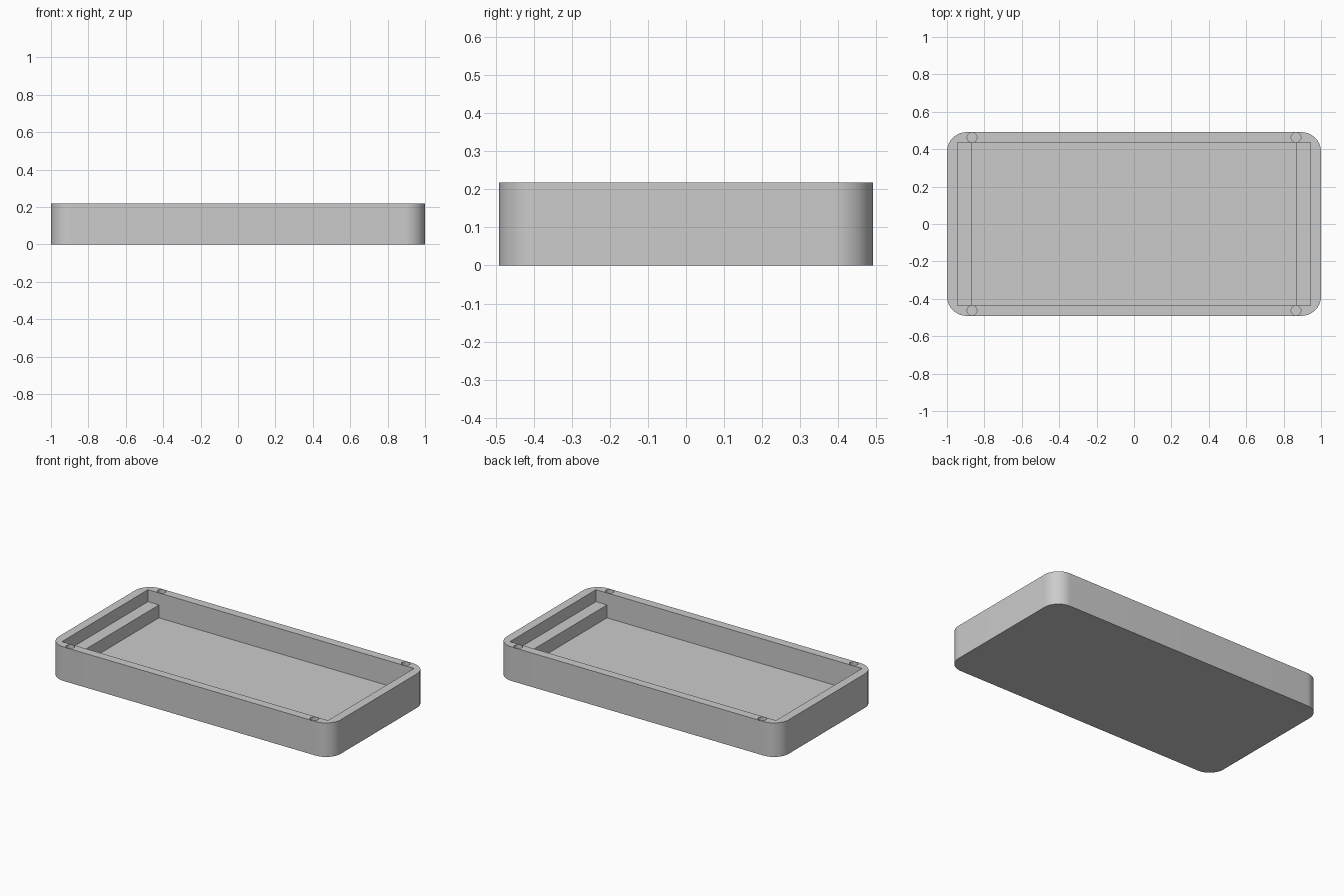
import bpy
import bmesh
from math import radians, pi, cos, sin

cube = bpy.data.objects.get("Cube")
if cube:
    bpy.data.objects.remove(cube, do_unlink=True)

HALF_X, HALF_Y, HEIGHT = 1.0, 0.491, 0.218
CORNER = 0.105
INNER_X, INNER_Y = 0.944, 0.436
LEDGE_X = 0.866
FLOOR_Z, LEDGE_Z = 0.058, 0.141
HOLE_Y, HOLE_R, HOLE_Z = 0.463, 0.026, 0.1

grey = bpy.data.materials.new("plain grey")
grey.use_nodes = True
colour = (0.6, 0.6, 0.6, 1)
grey.diffuse_color = colour
grey.node_tree.nodes["Principled BSDF"].inputs["Base Color"].default_value = colour


def prism(name, outline, bottom, top):
    """Extrude a closed outline straight up."""
    bm = bmesh.new()
    face = bm.faces.new([bm.verts.new((x, y, bottom)) for x, y in outline])
    result = bmesh.ops.extrude_face_region(bm, geom=[face])
    verts = [v for v in result["geom"] if isinstance(v, bmesh.types.BMVert)]
    bmesh.ops.translate(bm, verts=verts, vec=(0, 0, top - bottom))
    bmesh.ops.recalc_face_normals(bm, faces=bm.faces)
    mesh = bpy.data.meshes.new(name)
    bm.to_mesh(mesh)
    bm.free()
    mesh.materials.append(grey)
    obj = bpy.data.objects.new(name, mesh)
    bpy.context.collection.objects.link(obj)
    return obj


def arc(cx, cy, r, start, end, steps):
    angles = [start + (end - start) * i / steps for i in range(steps + 1)]
    return [(cx + r * cos(a), cy + r * sin(a)) for a in angles]


def rectangle(hx, hy):
    return [(-hx, -hy), (hx, -hy), (hx, hy), (-hx, hy)]


def cut(target, cutter):
    """Subtract the cutter, then discard it."""
    mod = target.modifiers.new("cut", "BOOLEAN")
    mod.operation = "DIFFERENCE"
    mod.solver = "EXACT"
    mod.object = cutter
    bpy.context.view_layer.objects.active = target
    bpy.ops.object.modifier_apply(modifier=mod.name)
    bpy.data.objects.remove(cutter, do_unlink=True)


# Tray block with rounded upright corners
outline = []
for i, (sx, sy) in enumerate([(1, 1), (-1, 1), (-1, -1), (1, -1)]):
    outline += arc(sx * (HALF_X - CORNER), sy * (HALF_Y - CORNER), CORNER,
                   i * pi / 2, (i + 1) * pi / 2, 16)
tray = prism("tray", outline, 0, HEIGHT)

# Stepped cavity: wide upper opening, narrower floor leaves a ledge at each end
cut(tray, prism("upper_cavity", rectangle(INNER_X, INNER_Y), LEDGE_Z, HEIGHT + 0.1))
cut(tray, prism("lower_cavity", rectangle(LEDGE_X, INNER_Y), FLOOR_Z, HEIGHT + 0.1))

# Round holes in the rim
for sx in (-1, 1):
    for sy in (-1, 1):
        circle = arc(sx * LEDGE_X, sy * HOLE_Y, HOLE_R, 0, 2 * pi, 32)[:-1]
        cut(tray, prism("rim_hole", circle, HOLE_Z, HEIGHT + 0.1))

# Smooth corners and holes, crisp edges elsewhere
bpy.ops.object.select_all(action="DESELECT")
tray.select_set(True)
bpy.context.view_layer.objects.active = tray
bpy.ops.object.shade_smooth_by_angle(angle=radians(30))
